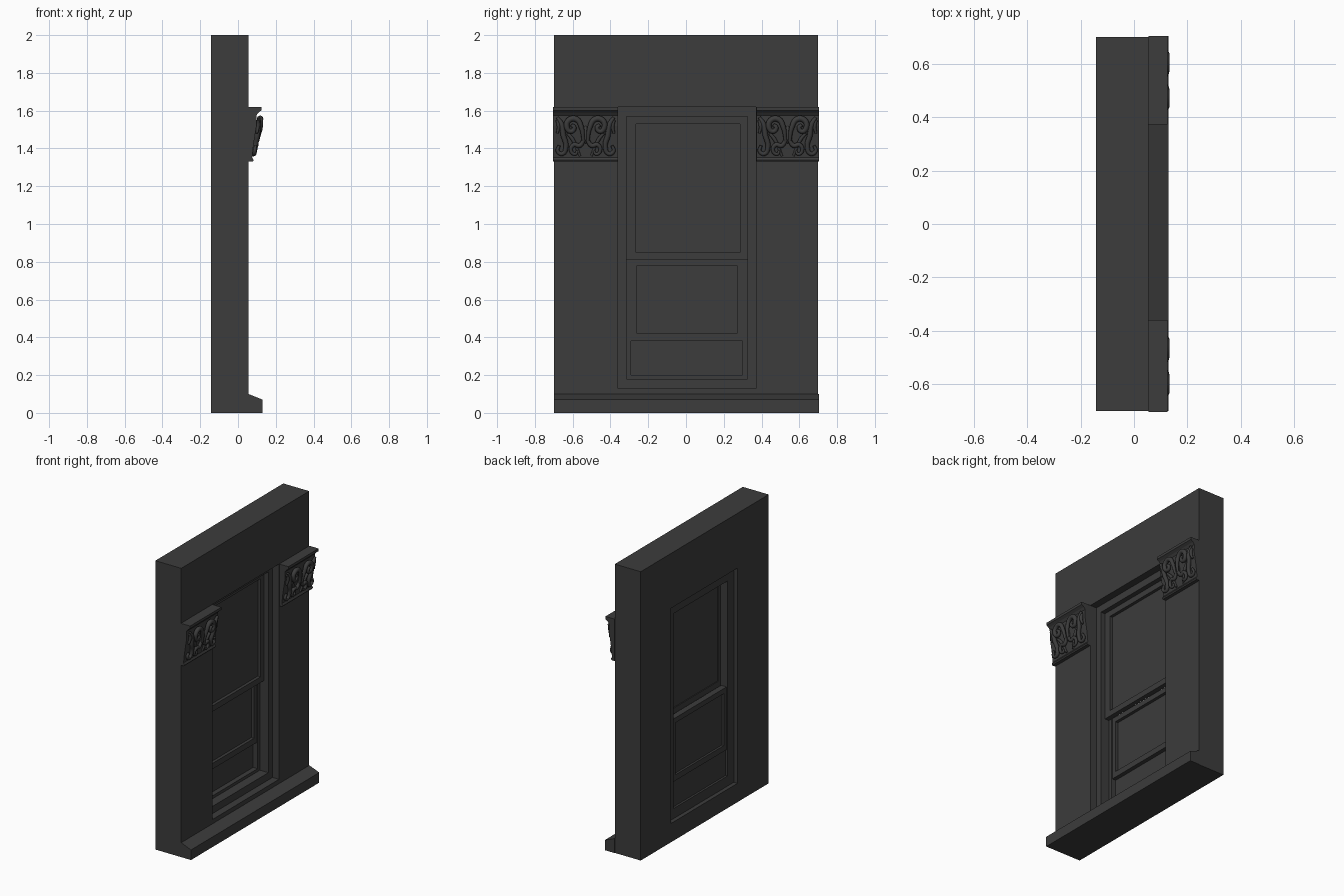
import bpy, bmesh, math

cube = bpy.data.objects.get("Cube")
if cube:
    bpy.data.objects.remove(cube, do_unlink=True)

stone = bpy.data.materials.new("dark_grey_stone")
stone.use_nodes = True
GREY = (0.045, 0.045, 0.045, 1)
stone.diffuse_color = GREY
for node in stone.node_tree.nodes:
    if node.type == "BSDF_PRINCIPLED":
        node.inputs["Base Color"].default_value = GREY
        node.inputs["Roughness"].default_value = 0.8


def finish(name, bm):
    bmesh.ops.recalc_face_normals(bm, faces=bm.faces[:])
    mesh = bpy.data.meshes.new(name)
    bm.to_mesh(mesh)
    bm.free()
    mesh.materials.append(stone)
    ob = bpy.data.objects.new(name, mesh)
    bpy.context.collection.objects.link(ob)
    return ob


def extrude_profile(name, points, y0, y1):
    """Extrude an (x, z) outline along y."""
    bm = bmesh.new()
    face = bm.faces.new([bm.verts.new((x, y0, z)) for x, z in points])
    ext = bmesh.ops.extrude_face_region(bm, geom=[face])
    moved = [v for v in ext["geom"] if isinstance(v, bmesh.types.BMVert)]
    bmesh.ops.translate(bm, verts=moved, vec=(0, y1 - y0, 0))
    return finish(name, bm)


def frame(name, x0, x1, outer, inner):
    """Rectangular frame facing x; rectangles are (y0, y1, z0, z1)."""
    bm = bmesh.new()

    def loop(rect, x):
        a, b, c, d = rect
        return [bm.verts.new((x, y, z)) for y, z in ((a, c), (b, c), (b, d), (a, d))]

    rings = [loop(outer, x0), loop(outer, x1), loop(inner, x1), loop(inner, x0)]
    for k in range(4):
        p, q = rings[k], rings[(k + 1) % 4]
        for i in range(4):
            j = (i + 1) % 4
            bm.faces.new((p[i], p[j], q[j], q[i]))
    return finish(name, bm)


def panel(name, x0, x1, rect):
    y0, y1, z0, z1 = rect
    return extrude_profile(name, [(x0, z0), (x1, z0), (x1, z1), (x0, z1)], y0, y1)


# Wall with its window opening, and the sloped sill
OPENING = (-0.36, 0.37, 0.13, 1.62)
JAMB = (-0.315, 0.325, 0.18, 1.57)
STOP = (-0.29, 0.30, 0.20, 1.55)
frame("wall", -0.143, 0.055, (-0.7, 0.7, 0, 2), OPENING)
extrude_profile("sill", [(0.055, 0), (0.13, 0), (0.13, 0.07), (0.055, 0.1)], -0.7, 0.703)

# Stepped window frame
frame("window_frame", -0.115, 0.005, OPENING, JAMB)
frame("window_stop", -0.115, -0.06, JAMB, STOP)

# Upper sash in front, with a solid rail where the two sashes meet
UPPER_GLASS = (-0.265, 0.285, 0.85, 1.53)
frame("upper_sash", -0.06, -0.027, (-0.315, 0.325, 0.81, 1.57), UPPER_GLASS)
panel("upper_glass", -0.054, -0.048, UPPER_GLASS)

# Lower sash behind, raised above a closed panel
LOWER_GLASS = (-0.26, 0.27, 0.42, 0.78)
frame("lower_sash", -0.108, -0.066, (-0.29, 0.30, 0.38, 0.815), LOWER_GLASS)
panel("lower_glass", -0.093, -0.087, LOWER_GLASS)
panel("lower_panel", -0.1, -0.094, (-0.29, 0.30, 0.2, 0.38))

# Capital outline: foot bead, flaring bell, cove and top slab
CAPITAL = [(0.055, 1.33), (0.078, 1.33), (0.083, 1.338), (0.075, 1.352),
           (0.082, 1.42), (0.098, 1.52), (0.097, 1.575), (0.108, 1.59),
           (0.125, 1.602), (0.125, 1.62), (0.055, 1.62)]

# Carved strands as (sideways, height, thickness), one half of the ornament
HORN = [(0.012, 1.44, 0.6), (0.022, 1.51, 1.0), (0.05, 1.555, 1.2), (0.088, 1.55, 1.2),
        (0.1, 1.515, 1.1), (0.078, 1.49, 1.0), (0.06, 1.51, 0.9), (0.076, 1.525, 0.7)]
SIDE_LEAF = [(0.15, 1.565, 0.6), (0.128, 1.53, 1.0), (0.118, 1.47, 1.1), (0.104, 1.41, 1.0),
             (0.122, 1.372, 0.9), (0.148, 1.385, 0.8), (0.14, 1.415, 0.6)]
LOW_CURL = [(0.008, 1.45, 0.8), (0.032, 1.415, 1.0), (0.062, 1.42, 0.9),
            (0.078, 1.39, 0.8), (0.055, 1.37, 0.7), (0.044, 1.388, 0.5)]
CORNER_LEAF = [(0.15, 1.48, 0.5), (0.142, 1.525, 0.9), (0.152, 1.55, 0.6)]
FILLET = [(0.03, 1.36, 0.5), (0.07, 1.45, 0.8), (0.096, 1.48, 0.6)]


def bell_front(z):
    """Depth of the carved face at a height."""
    return 0.076 + 0.026 * max(0, min(1, (z - 1.36) / 0.16))


def scrolls(name, centre):
    curve = bpy.data.curves.new(name, "CURVE")
    curve.dimensions = "3D"
    curve.bevel_depth = 0.013
    curve.bevel_resolution = 2
    curve.resolution_u = 5
    curve.use_fill_caps = True
    for side in (-1, 1):
        for strand, lift in ((HORN, 0.016), (SIDE_LEAF, 0.008), (LOW_CURL, 0.01),
                             (CORNER_LEAF, 0.004), (FILLET, 0.002)):
            spline = curve.splines.new("BEZIER")
            spline.bezier_points.add(len(strand) - 1)
            for point, (u, z, r) in zip(spline.bezier_points, strand):
                point.co = (bell_front(z) + lift, centre + side * u, z)
                point.radius = r
                point.handle_left_type = point.handle_right_type = "AUTO"
    temp = bpy.data.objects.new(name + "_curve", curve)
    bpy.context.collection.objects.link(temp)
    graph = bpy.context.evaluated_depsgraph_get()
    mesh = bpy.data.meshes.new_from_object(temp.evaluated_get(graph))
    bpy.data.objects.remove(temp, do_unlink=True)
    mesh.materials.clear()
    mesh.materials.append(stone)
    mesh.polygons.foreach_set("use_smooth", [True] * len(mesh.polygons))
    ob = bpy.data.objects.new(name, mesh)
    bpy.context.collection.objects.link(ob)


def centre_leaf(name, centre):
    bm = bmesh.new()
    bmesh.ops.create_uvsphere(bm, u_segments=12, v_segments=8, radius=1)
    for v in bm.verts:
        v.co = (0.09 + 0.018 * v.co.x, centre + 0.016 * v.co.y, 1.475 + 0.05 * v.co.z)
    for f in bm.faces:
        f.smooth = True
    finish(name, bm)


# One carved capital on each side of the opening
for label, y0, y1 in (("right", -0.703, -0.36), ("left", 0.373, 0.703)):
    middle = (y0 + y1) / 2
    extrude_profile(label + "_capital", CAPITAL, y0, y1)
    scrolls(label + "_capital_scrolls", middle)
    centre_leaf(label + "_capital_leaf", middle)
